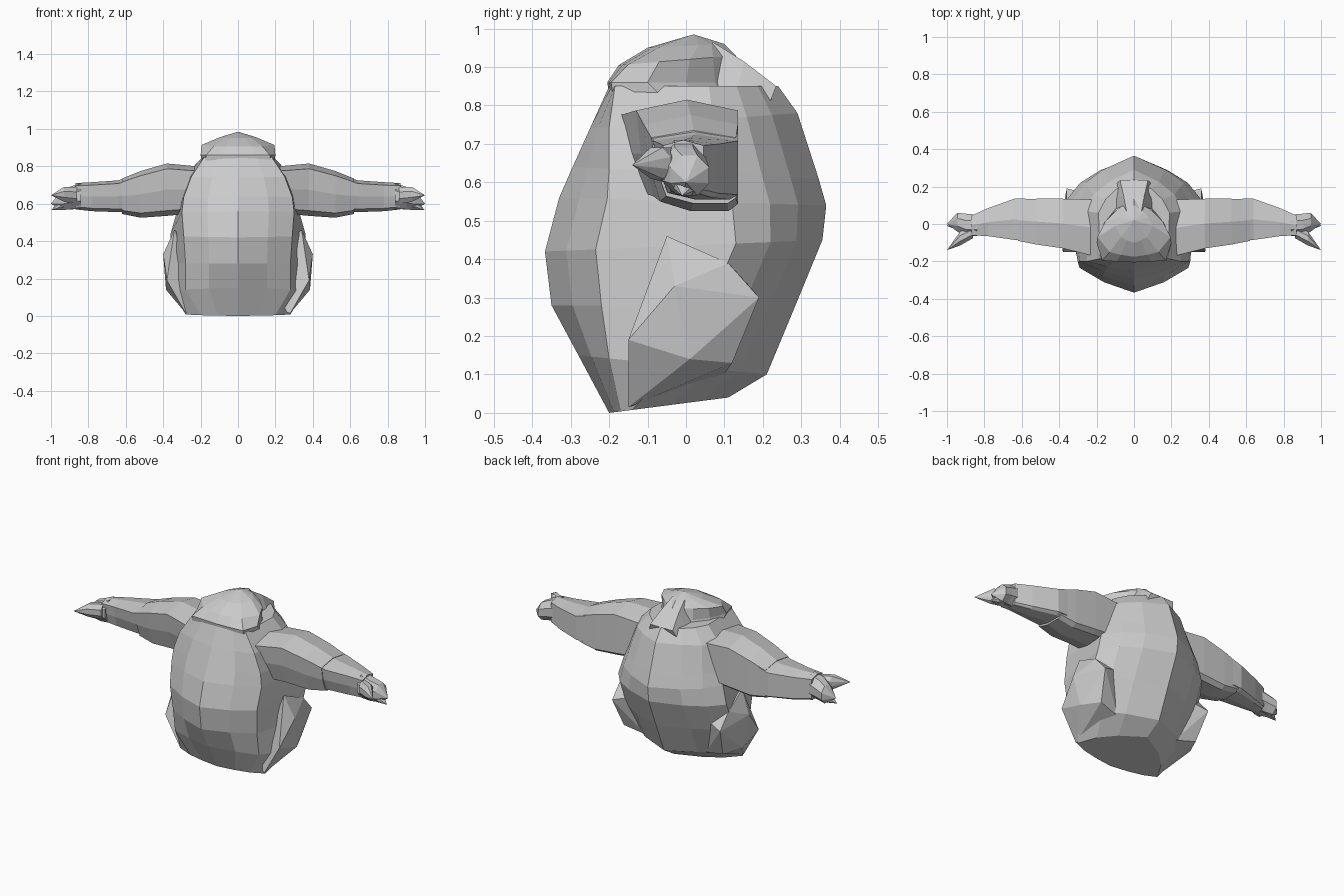
import bpy, bmesh, math
from mathutils import Vector

if "Cube" in bpy.data.objects:
    bpy.data.objects.remove(bpy.data.objects["Cube"])

grey = bpy.data.materials.new("plain grey")
grey.diffuse_color = (0.6, 0.6, 0.6, 1)
grey.use_nodes = True
grey.node_tree.nodes["Principled BSDF"].inputs["Base Color"].default_value = grey.diffuse_color


def finish(name, bm):
    bmesh.ops.recalc_face_normals(bm, faces=bm.faces)
    me = bpy.data.meshes.new(name)
    bm.to_mesh(me)
    bm.free()
    me.materials.append(grey)
    ob = bpy.data.objects.new(name, me)
    bpy.context.collection.objects.link(ob)


def loft(name, rings, tip=None):
    """Skin closed rings of equal length, capping both ends (or closing on a tip)."""
    bm = bmesh.new()
    vs = [[bm.verts.new(p) for p in r] for r in rings]
    n = len(vs[0])
    for a, b in zip(vs, vs[1:]):
        for i in range(n):
            j = (i + 1) % n
            bm.faces.new((a[i], a[j], b[j], b[i]))
    bm.faces.new(vs[0][::-1])
    if tip:
        t = bm.verts.new(tip)
        for i in range(n):
            bm.faces.new((vs[-1][i], vs[-1][(i + 1) % n], t))
    else:
        bm.faces.new(vs[-1])
    finish(name, bm)


def hull(name, points):
    """Faceted solid wrapped around a few corner points."""
    bm = bmesh.new()
    for p in points:
        bm.verts.new(p)
    res = bmesh.ops.convex_hull(bm, input=bm.verts)
    bmesh.ops.delete(bm, geom=[v for v in res["geom_interior"]], context='VERTS')
    finish(name, bm)


def body_ring(zf, zb, yf, yb, w, yw, xc, yc):
    """Tilted slice: keel front and back, widest point (w, yw), front corner (xc, yc)."""
    half = [(0, yf), (.55 * xc, yf + (yc - yf) * .42), (xc, yc), (w, yw),
            (.8 * w, yb + (yw - yb) * .6), (.5 * w, yb + (yw - yb) * .3), (0, yb)]
    pts = [Vector((x, y, zf + (zb - zf) * (y - yf) / (yb - yf))) for x, y in half]
    return pts + [Vector((-p.x, p.y, p.z)) for p in pts[-2:0:-1]]


# Torso: pear shape with a keeled belly and back
loft("torso", [body_ring(*r) for r in [
    (0, .04, -.20, .11, .28, -.14, .20, -.17),
    (.15, .10, -.28, .21, .35, -.03, .28, -.20),
    (.28, .28, -.35, .285, .365, .06, .28, -.22),
    (.42, .45, -.367, .355, .36, .13, .29, -.235),
    (.56, .54, -.33, .365, .33, .12, .30, -.205),
    (.64, .61, -.295, .345, .31, .10, .29, -.20),
    (.74, .78, -.25, .29, .27, .07, .25, -.20),
    (.85, .85, -.20, .24, .19, .06, .18, -.185)]])

# Head: low cap with a broad brow
loft("head", [body_ring(*r) for r in [
    (.80, .80, -.195, .17, .19, -.04, .18, -.185),
    (.86, .86, -.205, .15, .20, -.10, .17, -.195),
    (.905, .93, -.175, .13, .195, -.07, .13, -.15),
    (.95, .96, -.10, .10, .10, -.01, .07, -.07)]], tip=(0, .02, .985))

# Sloping crest joining the head to the back
loft("back_crest", [
    [(-.04, .07, .965), (.04, .07, .965), (.10, .04, .84), (-.10, .04, .84)],
    [(-.055, .15, .915), (.055, .15, .915), (.11, .13, .82), (-.11, .13, .82)],
    [(-.075, .235, .85), (.075, .235, .85), (.11, .20, .76), (-.11, .20, .76)]])

# Limb sections: a boxy one with a ridge on top, and a rounder one for the hand
BOXY = [(1, -.85), (1, .8), (0, 1), (-1, .8), (-.9, 0), (-.65, -.8), (0, -1), (.8, -1)]
ROUND = [(1, -.4), (1, .4), (.4, 1), (-.4, 1), (-1, .4), (-1, -.4), (-.4, -1), (.4, -1)]


def arm_ring(s, section, x, y0, y1, z0, z1):
    return [(s * x, (y0 + y1) / 2 + u * (y1 - y0) / 2, (z0 + z1) / 2 + v * (z1 - z0) / 2)
            for u, v in section]


for s, side in ((1, "right"), (-1, "left")):
    # Upper arm and forearm, stepped at the elbow
    loft(side + "_upper_arm", [arm_ring(s, BOXY, *r) for r in [
        (.12, -.17, .13, .57, .80),
        (.22, -.17, .13, .55, .80),
        (.38, -.13, .135, .535, .815),
        (.52, -.11, .135, .525, .775),
        (.62, -.09, .13, .545, .735)]])
    loft(side + "_forearm", [arm_ring(s, BOXY, *r) for r in [
        (.58, -.09, .135, .555, .745),
        (.64, -.085, .135, .555, .725),
        (.78, -.065, .085, .56, .715),
        (.87, -.06, .045, .57, .71)]])
    # Hand with a drooping finger and a forward thumb
    loft(side + "_hand", [arm_ring(s, ROUND, *r) for r in [
        (.84, -.065, .05, .575, .71),
        (.90, -.065, .055, .57, .69),
        (.945, -.04, .06, .566, .67)]], tip=(s * 1.0, 0, .60))
    loft(side + "_finger", [arm_ring(s, ROUND, *r) for r in [
        (.88, -.04, .03, .57, .63),
        (.95, -.03, .03, .566, .62)]], tip=(s * 1.0, -.01, .565))
    loft(side + "_thumb", [arm_ring(s, ROUND, *r) for r in [
        (.86, -.075, -.01, .60, .69),
        (.93, -.115, -.04, .61, .69)]], tip=(s * 1.0, -.14, .645))
    # Haunch bulging at the hip
    hull(side + "_haunch", [(s * x, y, z) for x, y, z in [
        (.28, -.15, .015), (.38, -.15, .19), (.40, -.03, .33), (.385, .01, .14),
        (.36, .19, .30), (.33, .12, .13), (.36, .11, .39), (.34, -.05, .46),
        (.20, -.10, .03), (.20, .10, .10), (.20, .15, .35)]])
